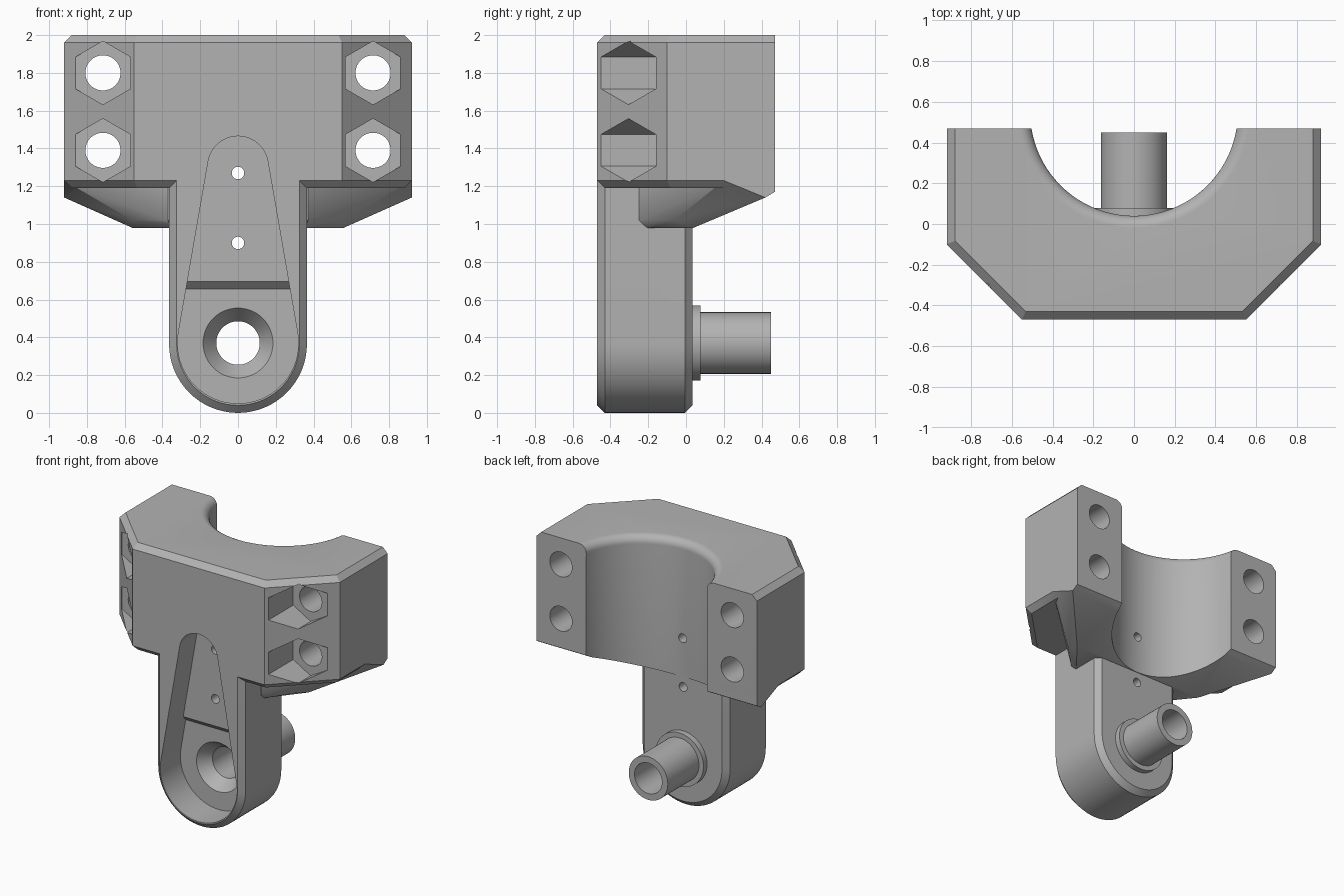
import bpy, bmesh, math
from mathutils import Vector

if "Cube" in bpy.data.objects:
    bpy.data.objects.remove(bpy.data.objects["Cube"])

grey = bpy.data.materials.new("plain grey")
grey.diffuse_color = (0.45, 0.45, 0.45, 1)
grey.use_nodes = True
grey.node_tree.nodes["Principled BSDF"].inputs["Base Color"].default_value = grey.diffuse_color
TAU = 2 * math.pi


def finish(name, bm):
    bmesh.ops.recalc_face_normals(bm, faces=bm.faces)
    me = bpy.data.meshes.new(name)
    bm.to_mesh(me)
    bm.free()
    me.materials.append(grey)
    ob = bpy.data.objects.new(name, me)
    bpy.context.collection.objects.link(ob)
    return ob


def hull(name, pts):
    """Convex solid around points, with coplanar triangles merged."""
    bm = bmesh.new()
    for p in pts:
        bm.verts.new(p)
    res = bmesh.ops.convex_hull(bm, input=bm.verts)
    junk = {v for k in ("geom_interior", "geom_unused") for v in res[k]
            if isinstance(v, bmesh.types.BMVert)}
    bmesh.ops.delete(bm, geom=list(junk), context='VERTS')
    bmesh.ops.dissolve_limit(bm, angle_limit=0.005, verts=bm.verts, edges=bm.edges)
    return finish(name, bm)


def lathe(name, profile, origin, axis, n=64, ring=False):
    """Revolve (radius, height) pairs; capped ends, or a closed ring section."""
    bm = bmesh.new()
    loops = []
    for r, h in profile:
        loop = []
        for i in range(n):
            a = TAU * (i + 0.5) / n
            c, s = r * math.cos(a), r * math.sin(a)
            p = (c, s, h) if axis == 'Z' else (c, h, s)
            loop.append(bm.verts.new(Vector(p) + Vector(origin)))
        loops.append(loop)
    pairs = list(zip(loops, loops[1:]))
    if ring:
        pairs.append((loops[-1], loops[0]))
    else:
        bm.faces.new(loops[0])
        bm.faces.new(loops[-1])
    for a, b in pairs:
        for i in range(n):
            j = (i + 1) % n
            bm.faces.new((a[i], a[j], b[j], b[i]))
    return finish(name, bm)


def combine(target, other, op):
    m = target.modifiers.new(op.lower(), 'BOOLEAN')
    m.operation, m.object, m.solver = op, other, 'EXACT'
    dg = bpy.context.evaluated_depsgraph_get()
    me = bpy.data.meshes.new_from_object(target.evaluated_get(dg))
    target.modifiers.clear()
    target.data = me
    bpy.data.objects.remove(other)


def circle(r, z, y, n=64):
    return [(r * math.cos(TAU * i / n), y, z + r * math.sin(TAU * i / n)) for i in range(n)]


def mirrored(pts):
    return [(s * x, y, z) for x, y, z in pts for s in (1, -1)]


# Clamp block with chamfered top and bottom rims
outer = [(.92, .47), (.92, -.1), (.55, -.47)]
inner = [(.88, .47), (.88, -.083), (.533, -.43)]
body = hull("clamp_bracket", mirrored(
    [(x, y, z) for ring, zs in ((outer, (1.23, 1.96)), (inner, (1.19, 2.0)))
     for z in zs for x, y in ring]))

# Sloped gusset under the block
gusset = hull("gusset", mirrored([
    (.37, -.25, 1.25), (.80, .18, 1.25), (.92, .2, 1.23), (.92, .2, 1.25), (.92, .47, 1.25),
    (.37, -.25, 1.02), (.56, -.06, 1.02), (.80, .18, 1.19),
    (.36, -.21, .98), (.56, .04, .98), (.92, .42, 1.14), (.92, .47, 1.17)]))
combine(body, gusset, 'UNION')

# Round-ended leg with chamfered front and back edges
leg_pts = []
for y, r in ((-.47, .325), (-.43, .365), (-.005, .365), (.035, .325)):
    leg_pts += circle(r, .365, y) + [(r, y, 1.3), (-r, y, 1.3)]
combine(body, hull("leg", leg_pts), 'UNION')

# Half-round bore with a rounded upper lip
lip = [(.57 - .06 * math.cos(a), 1.94 + .06 * math.sin(a))
       for a in [math.pi / 2 * i / 8 for i in range(9)]]
combine(body, lathe("bore", [(.511, .5)] + lip + [(.57, 2.1)], (0, .55, 0), 'Z', 128), 'DIFFERENCE')

# Tapered front pocket, deeper in its lower half
pocket = hull("pocket", [p for y in (-.6, -.23)
                         for p in circle(.32, .37, y) + circle(.16, 1.305, y)])
step = hull("step", [(x, y, z) for x in (-.6, .6)
                     for y, z in ((-.27, .695), (-.23, .655), (-.1, .655), (-.1, 1.7), (-.27, 1.7))])
combine(pocket, step, 'DIFFERENCE')
combine(body, pocket, 'DIFFERENCE')

# Countersunk through-hole in the leg
combine(body, lathe("pivot_hole", [(.185, -.3), (.185, -.23), (.115, -.14), (.115, .2)],
                    (0, 0, .37), 'Y'), 'DIFFERENCE')

# Two small pin holes
for z in (.9, 1.27):
    combine(body, lathe("pin_hole", [(.033, -.5), (.033, .2)], (0, 0, z), 'Y', 24), 'DIFFERENCE')

# Four bolt holes with hexagonal nut recesses
for x in (-.715, .715):
    for z in (1.39, 1.8):
        combine(body, lathe("nut_recess", [(.168, -.7), (.168, -.155)], (x, 0, z), 'Y', 6),
                'DIFFERENCE')
        combine(body, lathe("bolt_hole", [(.093, -.7), (.093, .7)], (x, 0, z), 'Y', 48),
                'DIFFERENCE')

# Hollow spigot with a collar on the back of the leg
spigot = lathe("spigot", [(.115, .03), (.2, .03), (.2, .078), (.163, .078), (.163, .45), (.115, .45)],
               (0, 0, .37), 'Y', 64, ring=True)

# Smooth curved walls, keep edges crisp
for ob in (body, spigot):
    bpy.ops.object.select_all(action='DESELECT')
    ob.select_set(True)
    bpy.context.view_layer.objects.active = ob
    bpy.ops.object.shade_smooth_by_angle(angle=math.radians(25))
